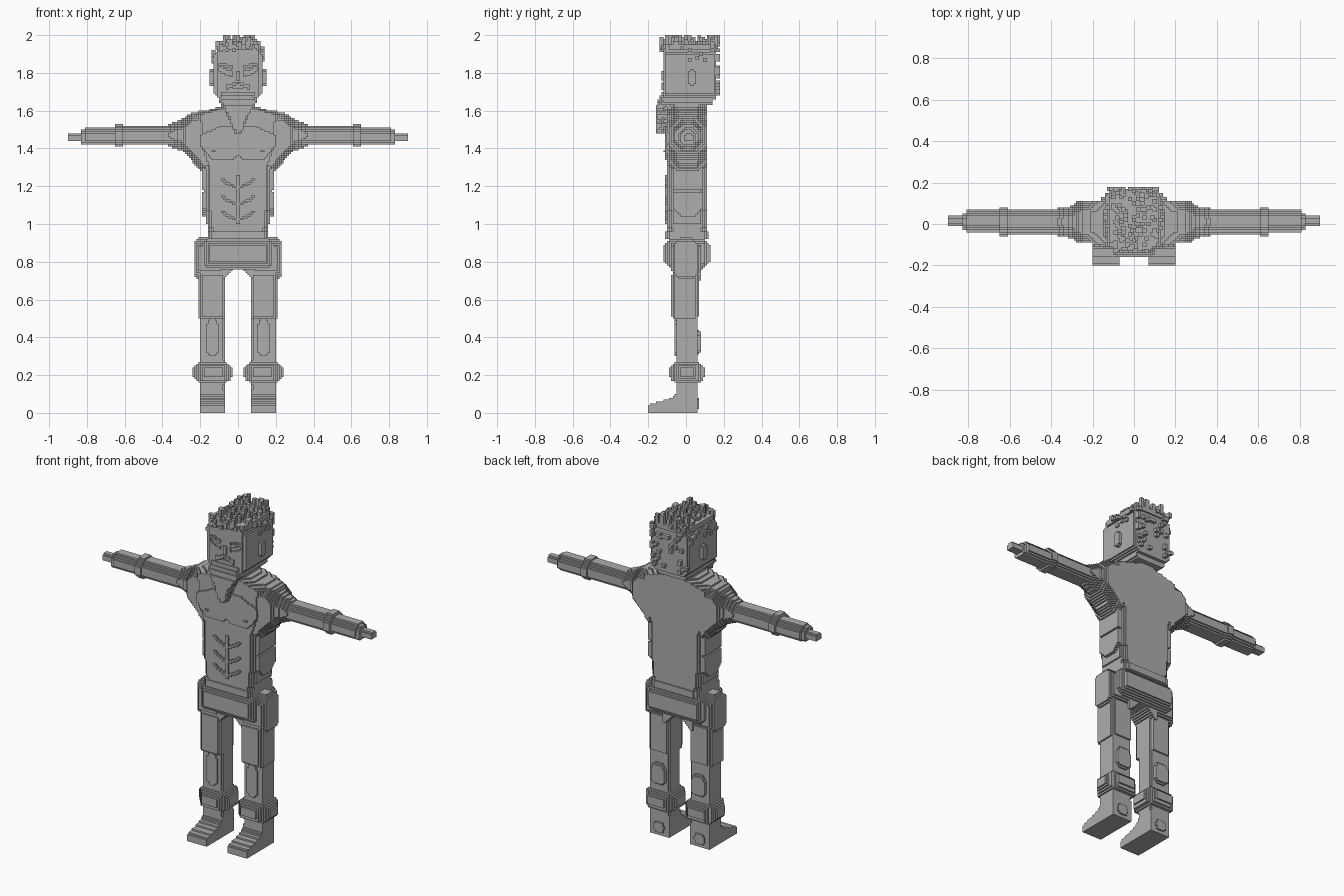
import bpy, bmesh, math, random

if "Cube" in bpy.data.objects:
    bpy.data.objects.remove(bpy.data.objects["Cube"])

random.seed(4)
V = 0.01  # edge length of one building block

skin = bpy.data.materials.new("stone_grey")
skin.diffuse_color = (0.42, 0.42, 0.42, 1)
skin.use_nodes = True
skin.node_tree.nodes["Principled BSDF"].inputs["Base Color"].default_value = skin.diffuse_color

# the six sides of a block: neighbour offset and its four corners
SIDES = {
    (1, 0, 0): ((1, 0, 0), (1, 1, 0), (1, 1, 1), (1, 0, 1)),
    (-1, 0, 0): ((0, 0, 0), (0, 0, 1), (0, 1, 1), (0, 1, 0)),
    (0, 1, 0): ((0, 1, 0), (0, 1, 1), (1, 1, 1), (1, 1, 0)),
    (0, -1, 0): ((0, 0, 0), (1, 0, 0), (1, 0, 1), (0, 0, 1)),
    (0, 0, 1): ((0, 0, 1), (1, 0, 1), (1, 1, 1), (0, 1, 1)),
    (0, 0, -1): ((0, 0, 0), (0, 1, 0), (1, 1, 0), (1, 0, 0)),
}


def build(name, cells):
    """Make one object from a set of block cells, keeping only outer faces."""
    ids, faces = {}, []
    for i, j, k in cells:
        for (a, b, c), quad in SIDES.items():
            if (i + a, j + b, k + c) not in cells:
                faces.append([ids.setdefault((i + p, j + q, k + r), len(ids))
                              for p, q, r in quad])
    mesh = bpy.data.meshes.new(name)
    mesh.from_pydata([(x * V, y * V, z * V) for x, y, z in ids], [], faces)
    bm = bmesh.new()
    bm.from_mesh(mesh)
    bmesh.ops.dissolve_limit(bm, angle_limit=0.01, verts=bm.verts, edges=bm.edges)
    bm.to_mesh(mesh)
    bm.free()
    mesh.materials.append(skin)
    bpy.context.collection.objects.link(bpy.data.objects.new(name, mesh))


def fill(x0, x1, y0, y1, z0, z1, test=lambda x, y, z: True):
    """Cells inside a box whose centre passes the test."""
    r = [range(round(a / V), round(b / V)) for a, b in ((x0, x1), (y0, y1), (z0, z1))]
    return {(i, j, k) for i in r[0] for j in r[1] for k in r[2]
            if test((i + .5) * V, (j + .5) * V, (k + .5) * V)}


def block(x0, x1, y0, y1, z0, z1, xy=0, xz=0, yz=0):
    """Box with stepped chamfers in the three planes."""
    def inside(x, y, z):
        a, b, c = min(x - x0, x1 - x), min(y - y0, y1 - y), min(z - z0, z1 - z)
        return a + b >= xy and a + c >= xz and b + c >= yz
    return fill(x0, x1, y0, y1, z0, z1, inside)


def lerp(points, t):
    for (a, u), (b, w) in zip(points, points[1:]):
        if a <= t <= b:
            return u + (w - u) * (t - a) / (b - a)
    return points[0][1] if t < points[0][0] else points[-1][1]


def pair(name, cells):
    """Same part on both sides of the body."""
    build("left_" + name, cells)
    build("right_" + name, {(-1 - i, j, k) for i, j, k in cells})


# torso: width follows height, corners stepped more around the shoulders
WIDTH = [(.93, .15), (1.0, .165), (1.2, .18), (1.3, .195), (1.36, .23), (1.42, .26),
         (1.55, .26), (1.58, .25), (1.6, .17), (1.62, .1), (1.65, .06)]
CORNER = [(.93, .03), (1.2, .03), (1.36, .06), (1.5, .08), (1.65, .04)]
build("torso", fill(-.3, .3, -.1, .11, .93, 1.65, lambda x, y, z:
      abs(x) < lerp(WIDTH, z) and
      lerp(WIDTH, z) - abs(x) + min(y + .1, .11 - y) > lerp(CORNER, z)))

# chest plates with a curved lower edge
PEC = [(0, 1.36), (.03, 1.34), (.13, 1.34), (.17, 1.37), (.2, 1.42)]
build("chest", fill(-.2, .2, -.11, -.1, 1.33, 1.52, lambda x, y, z:
      z > lerp(PEC, abs(x)) and z < 1.56 - abs(x) * .45))
pair("nipple", fill(.12, .14, -.12, -.11, 1.38, 1.39))

# stomach ridges: a centre line and three upturned arcs
build("stomach_ridges", fill(-.09, .09, -.11, -.1, 1.0, 1.26, lambda x, y, z:
      abs(x) < .01 or any(abs(z - h - abs(x) * .35 - 2 * x * x) < .008
                          for h in (1.19, 1.1, 1.02))))

# side ribs
pair("side_panel", block(.14, .19, -.07, .09, 1.04, 1.32, yz=.04)
     - block(.14, .19, -.07, .09, 1.17, 1.18))

# shoulders: muscle slope, armpit and cuff
ARMPIT = [(.17, 1.25), (.24, 1.33), (.3, 1.39), (.37, 1.41)]
TOP = [(.17, 1.6), (.25, 1.59), (.27, 1.57), (.31, 1.55), (.37, 1.53)]
DEPTH = [(.2, .1), (.28, .1), (.29, .08), (.34, .07), (.37, .065)]


def shoulder(x, y, z):
    low, top, d = lerp(ARMPIT, x), lerp(TOP, x), lerp(DEPTH, x)
    a, b = d - abs(y - .01), min(z - low, top - z)
    return a > 0 and b > 0 and a + b > .05


pair("shoulder", fill(.17, .37, -.1, .12, 1.25, 1.6, shoulder))

# arms: cells along x
pair("upper_arm", block(.35, .62, -.05, .07, 1.42, 1.52, yz=.03))
pair("elbow", block(.61, .65, -.06, .08, 1.41, 1.53, yz=.04))
pair("forearm", block(.64, .81, -.04, .07, 1.42, 1.51, yz=.03))
pair("wrist", block(.79, .83, -.03, .05, 1.42, 1.5, yz=.02))
pair("hand", block(.82, .9, -.01, .04, 1.44, 1.48, yz=.01))

# waist band and hips
build("belt", block(-.16, .16, -.11, .12, .92, .96, xy=.03))
build("hips", block(-.21, .21, -.12, .13, .76, .94, xy=.06, xz=.06, yz=.05))
pair("hip_joint", block(.07, .23, -.08, .08, .7, .93, xy=.03, xz=.03, yz=.06))
build("crotch", fill(-.1, .1, -.07, .08, .7, .8, lambda x, y, z: z > .76 - max(0, abs(x) - .02)))

# legs
pair("thigh", block(.07, .21, -.08, .07, .5, .74, xy=.02, yz=.02))
pair("shin", block(.07, .2, -.05, .06, .08, .52, xy=.01))
pair("shin_plate", block(.1, .17, -.06, -.04, .3, .5, xz=.03))
pair("calf", block(.09, .18, .05, .08, .31, .44, xz=.03, yz=.02))
pair("leg_cuff", block(.03, .24, -.09, .1, .14, .29, xy=.06, xz=.05, yz=.05))

# feet: instep rises in steps from toe to ankle
INSTEP = [(-.2, .04), (-.16, .055), (-.1, .07), (-.06, .09), (-.04, .13)]
pair("foot", fill(.07, .2, -.2, .06, 0, .13, lambda x, y, z: z < lerp(INSTEP, y)))
pair("heel", block(.1, .17, .05, .07, .02, .08, xz=.02))

# head with jaw, and carved eyes and mouth
head = block(-.13, .13, -.12, .16, 1.66, 1.94, xy=.02, xz=.04)
head |= block(-.1, .1, -.12, .14, 1.63, 1.7, xz=.02, yz=.01)
head -= fill(-.1, .1, -.12, -.11, 1.77, 1.86, lambda x, y, z:
             abs(x) > .03 and (abs(z - 1.78 - abs(x) * .4) < .012 or
                               abs(z - 1.82 - abs(x) * .3) < .006))
head -= fill(-.03, .03, -.12, -.11, 1.72, 1.74)
build("head", head)
build("nose", block(-.01, .01, -.13, -.11, 1.76, 1.81))
build("neck", block(-.07, .07, -.08, .11, 1.56, 1.66, xy=.03))
pair("ear", block(.12, .15, .01, .05, 1.73, 1.82, yz=.02))

# beard: pointed wedge with a ragged edge, plus a moustache
BEARD = [(1.48, .015), (1.53, .035), (1.6, .07), (1.65, .1), (1.7, .09)]
beard = fill(-.1, .1, -.16, -.08, 1.48, 1.7, lambda x, y, z:
             abs(x) < lerp(BEARD, z) + random.choice((0, 0, -.01))
             and y > -.16 + max(0, z - 1.62) * .4)
beard |= fill(-.06, .06, -.13, -.11, 1.69, 1.76, lambda x, y, z:
              1.755 - abs(x) * .3 > z > 1.74 - abs(x) * .5)
build("beard", beard)

# hair: a thin cap with tufts on top and scattered down the back and sides
hair = block(-.12, .12, -.13, .17, 1.92, 1.95, xy=.04)


def tuft(x, y, z, h=.02):
    i, j, k = round(x / V), round(y / V), round(z / V)
    hair.update((i + a, j + b, k + c) for a in (0, 1) for b in (0, 1)
                for c in range(round(h / V)))


for n in range(120):
    x, y = random.uniform(-.12, .1), random.uniform(-.14, .16)
    tuft(x, y, 1.94, random.choice((.02, .03, .04, .05, .06)) if abs(x) < .08 else .03)
for n in range(36):
    tuft(random.uniform(-.13, .11), .16, random.uniform(1.68, 1.92), .02)
for n in range(16):
    side = random.choice((-.14, .12))
    tuft(side, random.uniform(-.11, .14), random.uniform(1.85, 1.92))
for n in range(10):
    tuft(random.uniform(-.11, .09), -.14, random.uniform(1.91, 1.96))
build("hair", hair)
